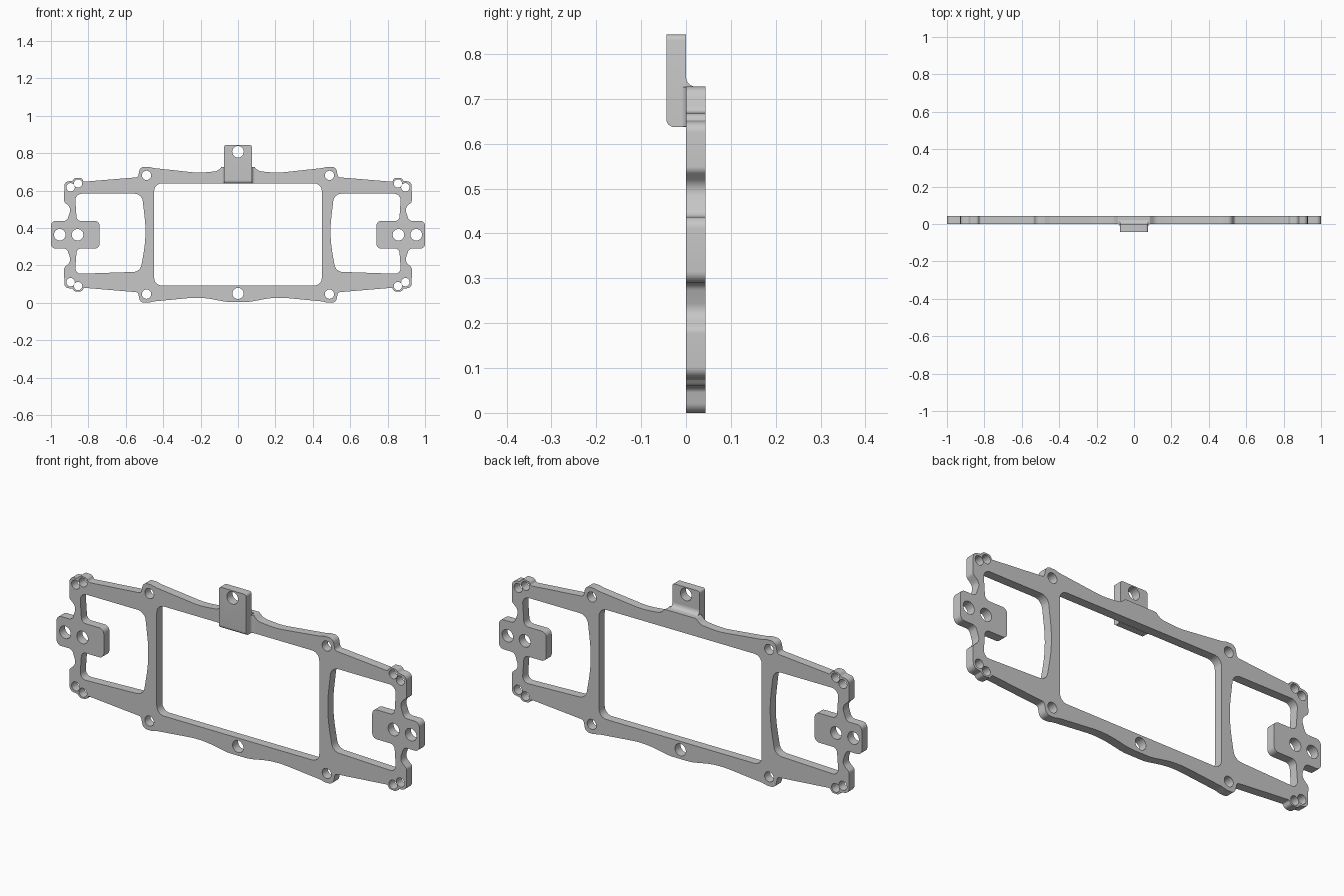
import bpy, bmesh, math
from mathutils import Vector, Matrix

cube = bpy.data.objects.get("Cube")
if cube:
    bpy.data.objects.remove(cube)

COLOUR = (0.57, 0.57, 0.57, 1)
grey = bpy.data.materials.new("light grey")
grey.use_nodes = True
grey.diffuse_color = COLOUR
grey.node_tree.nodes["Principled BSDF"].inputs["Base Color"].default_value = COLOUR

T = 0.044      # plate thickness
MID = 0.3635   # height of the mirror line between top and bottom rails
TOP = 2 * MID  # top of the rail


def rounded(corners, steps=8):
    """Polygon from (x, z, radius) corners, each replaced by an arc."""
    out = []
    n = len(corners)
    for i, (x, z, r) in enumerate(corners):
        p = Vector((x, z))
        a = Vector(corners[i - 1][:2]) - p
        b = Vector(corners[(i + 1) % n][:2]) - p
        half = a.angle(b) / 2
        if r == 0 or half > 1.55:
            out.append(p)
            continue
        t = min(r / math.tan(half), a.length * 0.49, b.length * 0.49)
        r = t * math.tan(half)
        a.normalize()
        b.normalize()
        c = p + (a + b).normalized() * (r / math.sin(half))
        v, w = p + a * t - c, p + b * t - c
        ang = math.atan2(v.x * w.y - v.y * w.x, v.dot(w))
        for k in range(steps + 1):
            out.append(c + Matrix.Rotation(ang * k / steps, 2) @ v)
    return out


def circle(x, z, r, n=28):
    return [Vector((x + r * math.cos(2 * math.pi * k / n),
                    z + r * math.sin(2 * math.pi * k / n))) for k in range(n)]


def flip(points):
    return [Vector((-p.x, p.y)) for p in points]


def smooth(ob):
    bpy.ops.object.select_all(action='DESELECT')
    ob.select_set(True)
    bpy.context.view_layer.objects.active = ob
    bpy.ops.object.shade_smooth_by_angle(angle=math.radians(30))


def finish(name, bm):
    bmesh.ops.remove_doubles(bm, verts=bm.verts, dist=1e-5)
    bmesh.ops.recalc_face_normals(bm, faces=bm.faces)
    me = bpy.data.meshes.new(name)
    bm.to_mesh(me)
    bm.free()
    me.materials.append(grey)
    ob = bpy.data.objects.new(name, me)
    bpy.context.collection.objects.link(ob)
    smooth(ob)
    return ob


def plate(name, loops):
    """Upright plate from y = 0 to y = T; the first loop is the rim, the rest are openings."""
    cu = bpy.data.curves.new(name + "_outline", 'CURVE')
    cu.dimensions = '2D'
    cu.fill_mode = 'BOTH'
    cu.extrude = T / 2
    for loop in loops:
        sp = cu.splines.new('POLY')
        sp.points.add(len(loop) - 1)
        for q, p in zip(sp.points, loop):
            q.co = (p.x, p.y, 0, 1)
        sp.use_cyclic_u = True
    tmp = bpy.data.objects.new(name + "_outline", cu)
    bpy.context.collection.objects.link(tmp)
    bpy.context.view_layer.update()
    me = bpy.data.meshes.new_from_object(tmp.evaluated_get(bpy.context.evaluated_depsgraph_get()))
    bm = bmesh.new()
    bm.from_mesh(me)
    bm.transform(Matrix.Translation((0, T / 2, 0)) @ Matrix.Rotation(math.pi / 2, 4, 'X'))
    bpy.data.objects.remove(tmp)
    bpy.data.meshes.remove(me)
    return finish(name, bm)


def prism(points, to3d, direction):
    """Solid made by pushing a flat profile along a direction."""
    bm = bmesh.new()
    f = bm.faces.new([bm.verts.new(to3d(p)) for p in points])
    ext = bmesh.ops.extrude_face_region(bm, geom=[f], use_keep_orig=True)
    bmesh.ops.translate(bm, vec=direction,
                        verts=[v for v in ext["geom"] if isinstance(v, bmesh.types.BMVert)])
    bmesh.ops.recalc_face_normals(bm, faces=bm.faces)
    return bm


# Frame rim: upper right quarter from the rail to the paddle, then its reflection
quarter = [(0.45, 0.72, 0.02), (0.478, TOP, 0.03), (0.523, TOP, 0.035),
           (0.535, 0.671, 0.015), (0.825, 0.647, 0.01), (0.834, 0.666, 0.02),
           (0.872, 0.668, 0.02), (0.885, 0.652, 0.008), (0.928, 0.646, 0.025),
           (0.93, 0.54, 0.02), (0.892, 0.505, 0.035), (0.915, 0.437, 0.025),
           (1.0, 0.437, 0.025)]
lower = [(x, TOP - z, r) for x, z, r in reversed(quarter)]
right = [(0.085, TOP, 0.008), (0.112, 0.703, 0.05), (0.21, 0.694, 0.4)] + quarter + lower \
    + [(0.2, 0.031, 0.6), (0.06, 0.004, 0.25)]
left = [(-x, z, r) for x, z, r in reversed(right)]
rim = rounded(left + right)

# Openings
window = rounded([(-0.448, 0.092, 0.04), (0.448, 0.092, 0.04),
                  (0.448, 0.638, 0.04), (-0.448, 0.638, 0.04)])
bay = rounded([(0.514, 0.583, 0.045), (0.872, 0.583, 0.035), (0.862, 0.437, 0.025),
               (0.74, 0.437, 0.025), (0.74, 0.29, 0.025), (0.862, 0.29, 0.025),
               (0.872, 0.154, 0.03), (0.522, 0.166, 0.045), (0.488, MID, 1.2)])
holes = [circle(0.953, MID, 0.031), circle(0.858, MID, 0.031)]
for x, z, r in ((0.489, 0.681, 0.025), (0.855, 0.638, 0.022), (0.895, 0.617, 0.0225)):
    holes += [circle(x, z, r), circle(x, TOP - z, r)]
sides = [bay] + holes
plate("frame", [rim, window, circle(0, 0.05, 0.03)] + sides + [flip(s) for s in sides])

# Mounting tab in front of the top rail, with a rounded lower edge and rounded top corners
HALF, LOW, HIGH = 0.075, 0.637, 0.843
profile = rounded([(-T, LOW, 0.018), (0.0, LOW, 0), (0.0, HIGH, 0), (-T, HIGH, 0)])
bm = prism(profile, lambda p: (-HALF, p.x, p.y), (2 * HALF, 0, 0))
corners = [e for e in bm.edges
           if all(v.co.z > HIGH - 0.001 for v in e.verts)
           and abs(e.verts[0].co.x - e.verts[1].co.x) < 0.001]
bmesh.ops.bevel(bm, geom=corners, offset=0.012, segments=4, profile=0.5, affect='EDGES')
tab = finish("mounting_tab", bm)

# Screw hole through the tab
drill = finish("tab_hole_cutter", prism(circle(0, 0.807, 0.031),
                                        lambda p: (p.x, -0.1, p.y), (0, 0.2, 0)))
drill.hide_render = True
cut = tab.modifiers.new("hole", 'BOOLEAN')
cut.operation = 'DIFFERENCE'
cut.solver = 'EXACT'
cut.object = drill
bpy.context.view_layer.objects.active = tab
bpy.ops.object.modifier_apply(modifier="hole")
bpy.data.objects.remove(drill)
smooth(tab)


def cove(size, n=6):
    """Concave corner profile filling a right angle at the origin."""
    arc = [Vector((size * (1 - math.sin(a)), size * (1 - math.cos(a))))
           for a in (math.pi / 2 * k / n for k in range(n + 1))]
    return [Vector((0, 0))] + arc


# Coves blending the tab into the rail: one behind on top, one on each side
finish("tab_back_cove", prism(cove(0.022), lambda p: (-HALF, p.x, TOP + p.y), (2 * HALF, 0, 0)))
for name, s in (("left", 1), ("right", -1)):
    finish("tab_%s_cove" % name,
           prism(cove(0.015), lambda p: (s * (HALF + p.x), -p.y, 0.638), (0, 0, 0.088)))
